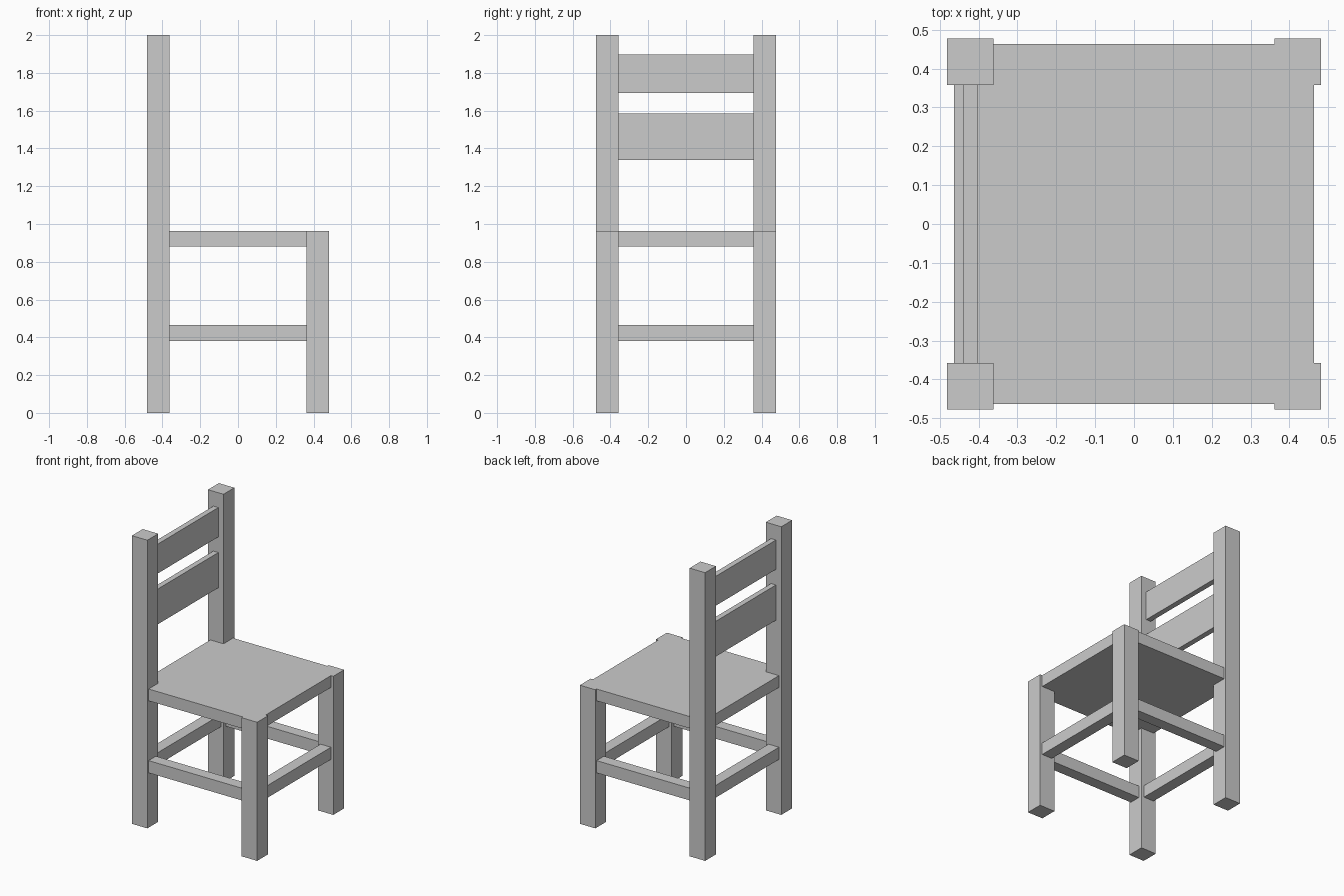
import bpy

if "Cube" in bpy.data.objects:
    bpy.data.objects.remove(bpy.data.objects["Cube"])

OUT_X, OUT_Y = 0.481, 0.477   # outer faces of the legs
IN_X, IN_Y = 0.362, 0.358     # inner faces of the legs
RAIL = 0.463                  # outer faces of seat and stretchers
RAIL_T = 0.08                 # stretcher thickness
SEAT_TOP = 0.962


def prism(name, outline, z0, z1):
    """Extrude a counter-clockwise xy outline from z0 to z1."""
    n = len(outline)
    verts = [(x, y, z) for z in (z0, z1) for x, y in outline]
    faces = [tuple(reversed(range(n))), tuple(range(n, 2 * n))]
    faces += [(i, (i + 1) % n, (i + 1) % n + n, i + n) for i in range(n)]
    mesh = bpy.data.meshes.new(name)
    mesh.from_pydata(verts, [], faces)
    obj = bpy.data.objects.new(name, mesh)
    bpy.context.collection.objects.link(obj)
    return obj


def box(name, xs, ys, zs):
    (x0, x1), (y0, y1) = sorted(xs), sorted(ys)
    return prism(name, [(x0, y0), (x1, y0), (x1, y1), (x0, y1)], *zs)


for s, side in ((-1, "right"), (1, "left")):
    ys = (s * IN_Y, s * OUT_Y)
    # Tall back posts and short front legs
    box(f"back_post_{side}", (-OUT_X, -IN_X), ys, (0, 2))
    box(f"front_leg_{side}", (IN_X, OUT_X), ys, (0, SEAT_TOP))
    # Side stretchers
    box(f"side_stretcher_{side}", (-IN_X, IN_X),
        (s * RAIL, s * (RAIL - RAIL_T)), (0.38, 0.465))

# Front and back stretchers
for s, end in ((-1, "back"), (1, "front")):
    box(f"{end}_stretcher", (s * RAIL, s * (RAIL - RAIL_T)),
        (-IN_Y, IN_Y), (0.38, 0.465))

# Seat slab, notched around the four legs
a, b, r = IN_X, IN_Y, RAIL
prism("seat", [(-a, -r), (a, -r), (a, -b), (r, -b), (r, b), (a, b),
               (a, r), (-a, r), (-a, b), (-r, b), (-r, -b), (-a, -b)],
      0.88, SEAT_TOP)

# Backrest slats
for name, zs in (("lower_slat", (1.34, 1.585)), ("upper_slat", (1.693, 1.897))):
    box(name, (-0.44, -0.402), (-IN_Y, IN_Y), zs)
